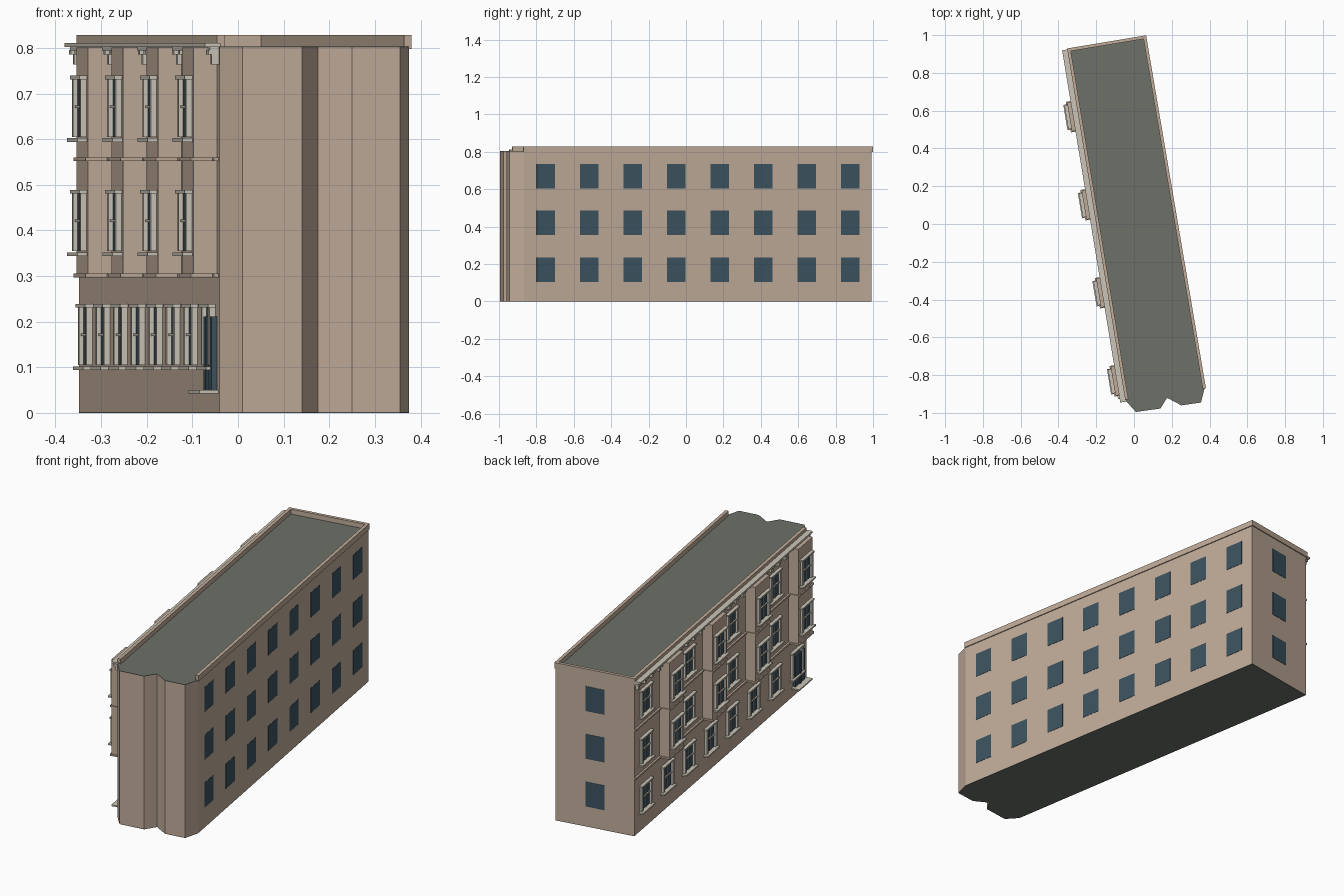
import bpy, bmesh
from mathutils import Vector

if "Cube" in bpy.data.objects:
    bpy.data.objects.remove(bpy.data.objects["Cube"])


def material(name, rgb):
    m = bpy.data.materials.new(name)
    m.diffuse_color = (*rgb, 1)
    m.use_nodes = True
    m.node_tree.nodes["Principled BSDF"].inputs["Base Color"].default_value = m.diffuse_color
    return m


STONE = material("tan_stone", (0.53, 0.41, 0.32))
TRIM = material("pale_trim", (0.60, 0.56, 0.48))
GLASS = material("dark_glass", (0.045, 0.085, 0.115))
ROOF = material("grey_roof", (0.15, 0.165, 0.14))

parts = {}


def part(name, mat):
    if name not in parts:
        parts[name] = (bmesh.new(), mat)
    return parts[name][0]


class Wall:
    """Local frame: u along the wall, d outwards, z up."""

    def __init__(self, a, b):
        self.a, v = Vector(a), Vector(b) - Vector(a)
        self.length = v.length
        self.u = v.normalized()
        self.n = Vector((-self.u.y, self.u.x))

    def box(self, name, mat, u0, u1, d0, d1, z0, z1):
        bm = part(name, mat)
        rings = []
        for z in (z0, z1):
            ring = []
            for u, d in ((u0, d0), (u0, d1), (u1, d1), (u1, d0)):
                p = self.a + self.u * u + self.n * d
                ring.append(bm.verts.new((p.x, p.y, z)))
            rings.append(ring)
        lo, hi = rings
        bm.faces.new(lo)
        bm.faces.new(hi)
        for i in range(4):
            j = (i + 1) % 4
            bm.faces.new((lo[i], lo[j], hi[j], hi[i]))


# Main block: long skewed body with a folded front end
FL, FR, BR, BL = (-0.04, -0.94), (0.375, -0.865), (0.06, 0.993), (-0.348, 0.925)
outline = [FL, (0.01, -0.995), (0.14, -0.977), (0.175, -0.92), (0.25, -0.96),
           (0.355, -0.945), FR, BR, BL]
ROOF_Z = 0.803


def prism(name, mat, z0, z1):
    bm = part(name, mat)
    lo = [bm.verts.new((x, y, z0)) for x, y in outline]
    hi = [bm.verts.new((x, y, z1)) for x, y in outline]
    bm.faces.new(lo)
    bm.faces.new(hi)
    for i in range(len(lo)):
        j = (i + 1) % len(lo)
        bm.faces.new((lo[i], lo[j], hi[j], hi[i]))


prism("main_block", STONE, 0.002, 0.801)
prism("roof_deck", ROOF, 0.801, ROOF_Z)
prism("base_slab", ROOF, 0, 0.002)

facade, right, back = Wall(FL, BL), Wall(BR, FR), Wall(BL, BR)
step = facade.length / 8

# Parapets on three sides
for w, u0, u1 in ((facade, 0.01, facade.length), (right, 0, right.length), (back, 0, back.length)):
    w.box("parapet", STONE, u0 - (0.005 if u0 == 0 else 0), u1 + 0.005, -0.012, 0.005, 0.798, 0.828)

# Plain windows on the right and back walls
FLOORS = (0.105, 0.355, 0.605)
for z in FLOORS:
    for i in range(8):
        c = (i + 0.5) * right.length / 8
        right.box("plain_windows", GLASS, c - 0.05, c + 0.05, -0.002, 0.0015, z, z + 0.13)
    c = back.length / 2
    back.box("plain_windows", GLASS, c - 0.05, c + 0.05, -0.002, 0.0015, z, z + 0.13)


# Framed sash window: glass, jambs, lintel, sill, rail and mullion
def sash_window(c, d, z):
    b, h = facade.box, 0.13
    b("sash_glass", GLASS, c - 0.05, c + 0.05, d - 0.002, d + 0.003, z, z + h)
    for s in (-1, 1):
        e = c + s * 0.05
        b("window_frames", TRIM, e - 0.008, e + 0.008, d - 0.002, d + 0.013, z, z + h)
    b("window_frames", TRIM, c - 0.064, c + 0.064, d - 0.002, d + 0.017, z + h - 0.004, z + h + 0.004)
    b("window_frames", TRIM, c - 0.068, c + 0.068, d - 0.002, d + 0.022, z - 0.011, z - 0.003)
    b("window_frames", TRIM, c - 0.045, c + 0.045, d, d + 0.009, z + 0.063, z + 0.069)
    b("window_frames", TRIM, c - 0.003, c + 0.003, d, d + 0.006, z, z + h)


# Decorated facade: bays on every second axis of the upper floors
BAY_D, BAY_W = 0.052, 0.078
for i in range(8):
    c = (i + 0.5) * step
    sash_window(c, 0, FLOORS[0])
    d = 0
    if i % 2 == 0:
        d = BAY_D
        facade.box("bays", STONE, c - BAY_W, c + BAY_W, -0.005, d, 0.305, 0.801)
        for z0, z1 in ((0.297, 0.306), (0.552, 0.560)):
            facade.box("belt_courses", STONE, c - BAY_W - 0.004, c + BAY_W + 0.004, 0, d + 0.006, z0, z1)
    for z in FLOORS[1:]:
        sash_window(c, d, z)

# Belt courses, cornice and brackets
L = facade.length
for z0, z1 in ((0.297, 0.306), (0.552, 0.560)):
    facade.box("belt_courses", STONE, 0.02, L, -0.002, 0.010, z0, z1)
facade.box("cornice", TRIM, 0.0, L, -0.002, 0.033, 0.802, 0.811)
facade.box("cornice", TRIM, 0.01, L, -0.002, 0.020, 0.794, 0.802)
for k in range(25):
    c = 0.02 + k * (L - 0.04) / 24
    if (c / step) % 2 > 0.5 - BAY_W / step and (c / step) % 2 < 0.5 + BAY_W / step:
        continue
    facade.box("cornice_brackets", TRIM, c - 0.012, c + 0.012, -0.002, 0.024, 0.785, 0.795)
    facade.box("cornice_brackets", TRIM, c - 0.009, c + 0.009, -0.002, 0.016, 0.764, 0.785)

# Entrance door and doorstep
facade.box("door", GLASS, 0.04, 0.145, -0.002, 0.012, 0.05, 0.211)
facade.box("door", GLASS, 0.088, 0.097, 0, 0.016, 0.05, 0.211)
facade.box("doorstep", TRIM, 0.02, 0.165, -0.002, 0.042, 0.043, 0.050)

# Turn the collected parts into objects
for name, (bm, mat) in parts.items():
    bmesh.ops.recalc_face_normals(bm, faces=bm.faces)
    mesh = bpy.data.meshes.new(name)
    bm.to_mesh(mesh)
    bm.free()
    mesh.materials.append(mat)
    bpy.context.collection.objects.link(bpy.data.objects.new(name, mesh))
